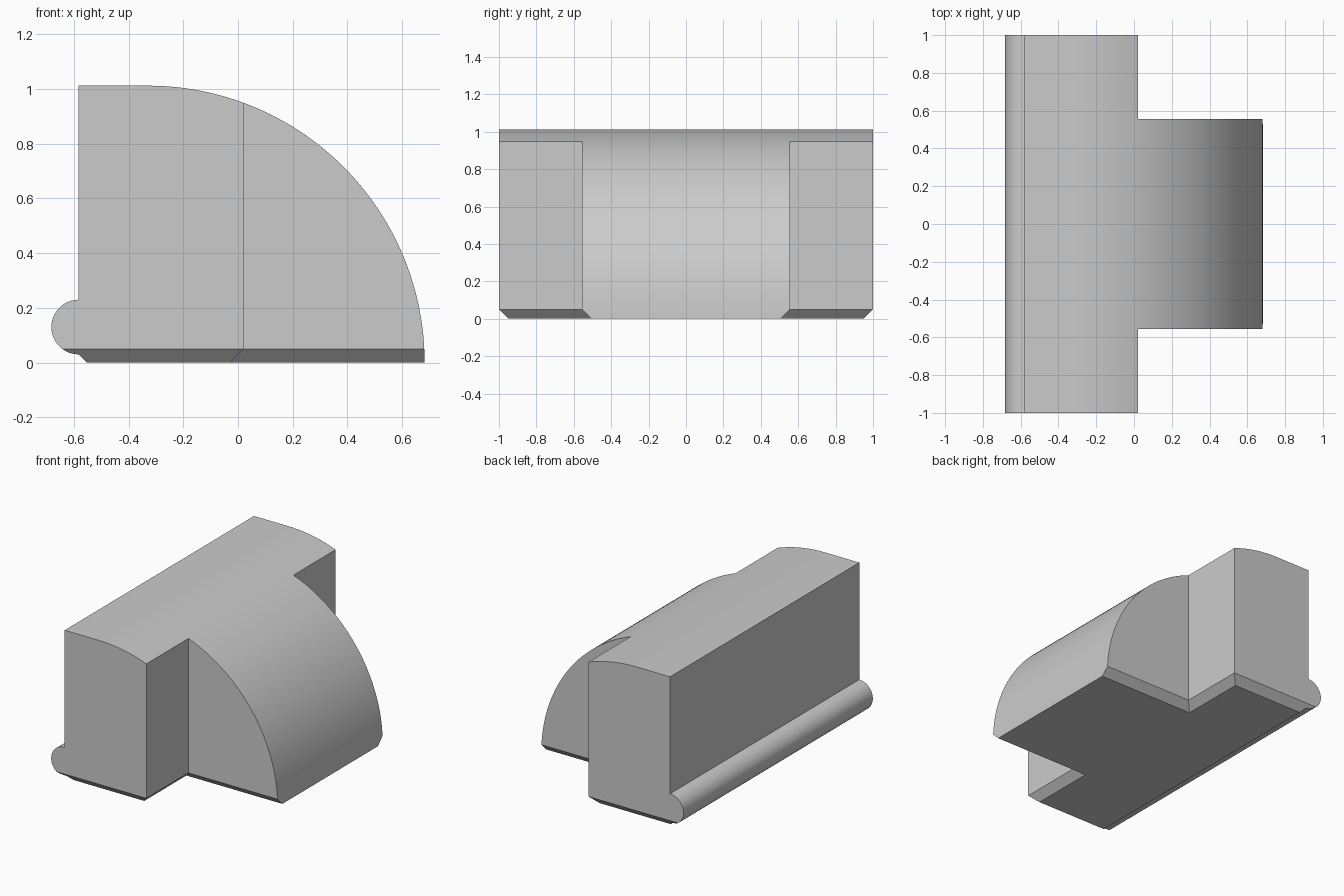
import bpy, bmesh
from math import sin, cos, pi

cube = bpy.data.objects.get("Cube")
if cube:
    bpy.data.objects.remove(cube, do_unlink=True)

HALF_X, HEIGHT = 0.682, 1.012
KNOB_R, CHAMFER = 0.1, 0.05
BACK = KNOB_R - HALF_X        # flat back wall
STEP_X, STEP_Y = 0.022, 0.555  # inner corner of the T plan


def loft(name, rings):
    """Closed solid through rings of matching points."""
    bm = bmesh.new()
    loops = [[bm.verts.new(p) for p in ring] for ring in rings]
    n = len(loops[0])
    for a, b in zip(loops, loops[1:]):
        for i in range(n):
            j = (i + 1) % n
            bm.faces.new((a[i], a[j], b[j], b[i]))
    bm.faces.new(loops[0])
    bm.faces.new(loops[-1])
    bmesh.ops.recalc_face_normals(bm, faces=bm.faces)
    mesh = bpy.data.meshes.new(name)
    bm.to_mesh(mesh)
    bm.free()
    obj = bpy.data.objects.new(name, mesh)
    bpy.context.collection.objects.link(obj)
    return obj


def arc(cx, cz, r, start, end, steps):
    angles = [start + (end - start) * i / steps for i in range(steps + 1)]
    return [(cx + r * cos(a), cz + r * sin(a)) for a in angles]


# Side profile: flat top, quarter-round front, rounded back rail
profile = [(BACK, HEIGHT)]
profile += arc(HALF_X - HEIGHT, 0, HEIGHT, pi / 2, 0, 48)
profile += [(HALF_X, -0.1), (BACK + 0.13, -0.1)]
profile += arc(BACK, 0.13, KNOB_R, pi * 1.5, pi / 2, 24)
body = loft("rounded_body", [[(x, y, z) for x, z in profile] for y in (-1.2, 1.2)])


# T-shaped plan with the lower edges chamfered
def plan(inset, z):
    half = [(-0.9, 1 - inset), (STEP_X - inset, 1 - inset),
            (STEP_X - inset, STEP_Y - inset), (0.9, STEP_Y - inset)]
    pts = half + [(x, -y) for x, y in reversed(half)]
    return [(x, y, z) for x, y in pts]


cutter = loft("plan_cutter", [plan(CHAMFER, 0), plan(0, CHAMFER), plan(0, 1.3)])
cutter.hide_render = True

# Keep the part of the profile inside the plan
mod = body.modifiers.new("plan_shape", 'BOOLEAN')
mod.operation = 'INTERSECT'
mod.solver = 'EXACT'
mod.object = cutter
bpy.ops.object.select_all(action='DESELECT')
body.select_set(True)
bpy.context.view_layer.objects.active = body
bpy.ops.object.modifier_apply(modifier=mod.name)
bpy.data.objects.remove(cutter, do_unlink=True)

# Plain grey finish
grey = bpy.data.materials.new("light_grey")
grey.use_nodes = True
colour = (0.6, 0.6, 0.6, 1)
grey.diffuse_color = colour
grey.node_tree.nodes["Principled BSDF"].inputs["Base Color"].default_value = colour
body.data.materials.clear()
body.data.materials.append(grey)
bpy.ops.object.shade_smooth_by_angle()
